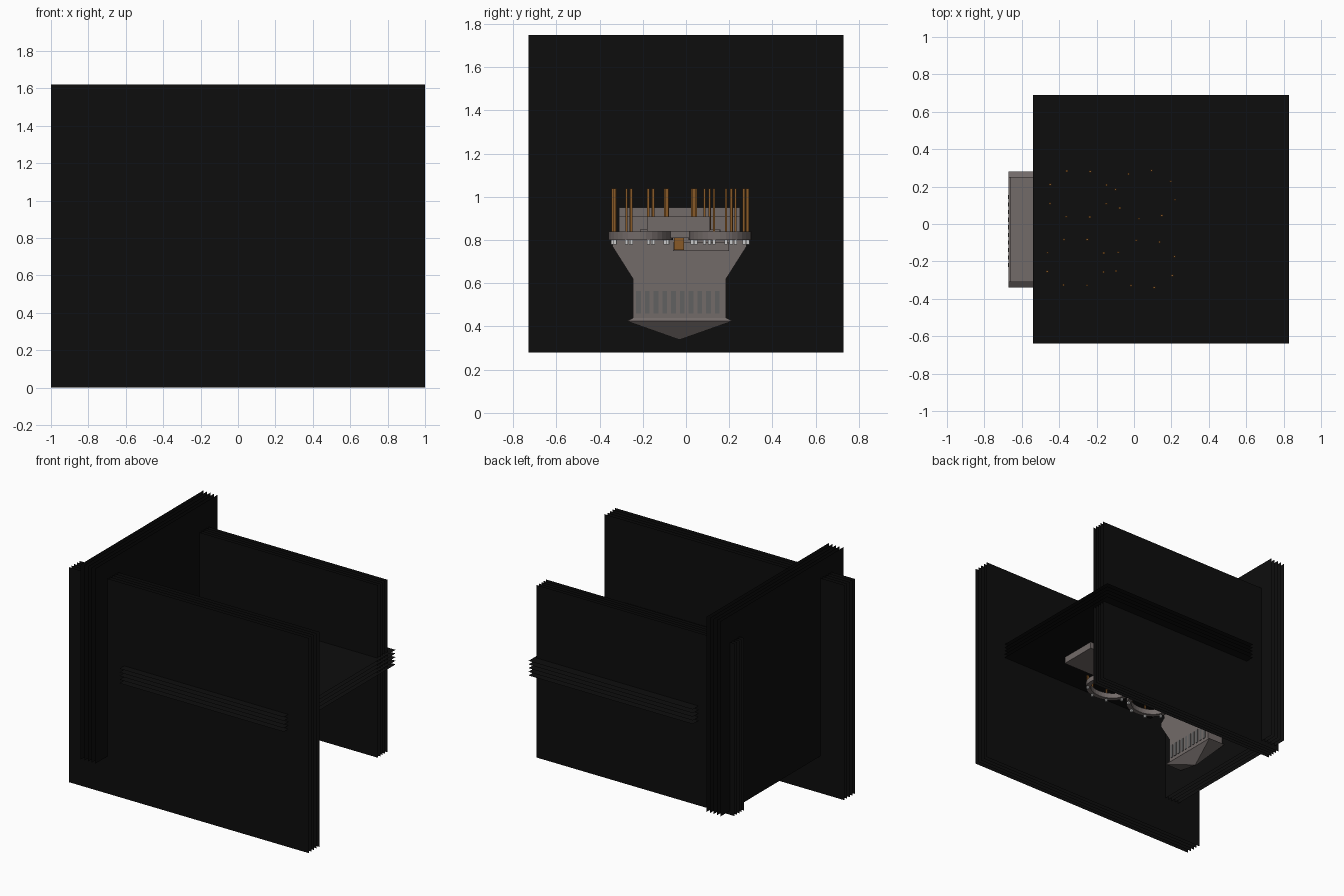
import bpy, bmesh, math

if "Cube" in bpy.data.objects:
    bpy.data.objects.remove(bpy.data.objects["Cube"])


def material(name, rgb):
    m = bpy.data.materials.new(name)
    m.diffuse_color = (*rgb, 1)
    m.use_nodes = True
    m.node_tree.nodes["Principled BSDF"].inputs["Base Color"].default_value = m.diffuse_color
    return m


BLACK = material("black", (0.004, 0.004, 0.004))
GREY = material("warm_grey", (0.17, 0.145, 0.14))
DARK = material("slot_grey", (0.12, 0.12, 0.12))
COPPER = material("copper", (0.25, 0.1, 0.02))
WHITE = material("pale_grey", (0.6, 0.6, 0.6))


def finish(name, bm, mat):
    bmesh.ops.recalc_face_normals(bm, faces=bm.faces)
    me = bpy.data.meshes.new(name)
    bm.to_mesh(me)
    bm.free()
    me.materials.append(mat)
    ob = bpy.data.objects.new(name, me)
    bpy.context.collection.objects.link(ob)
    return ob


def box(name, lo, hi, mat=GREY):
    bm = bmesh.new()
    bmesh.ops.create_cube(bm, size=1)
    for v in bm.verts:
        v.co = [lo[i] + (v.co[i] + 0.5) * (hi[i] - lo[i]) for i in range(3)]
    return finish(name, bm, mat)


def loft(name, rings, mat=GREY):
    """Skin a list of equal-length point rings and cap both ends."""
    bm = bmesh.new()
    loops = [[bm.verts.new(p) for p in r] for r in rings]
    n = len(loops[0])
    for a, b in zip(loops, loops[1:]):
        for i in range(n):
            j = (i + 1) % n
            bm.faces.new((a[i], a[j], b[j], b[i]))
    bm.faces.new(loops[0])
    bm.faces.new(loops[-1])
    return finish(name, bm, mat)


def panel_stack(name, axis, start, stop, u, v, layers=5):
    """Evenly spaced zero-thickness sheets perpendicular to an axis."""
    bm = bmesh.new()
    for k in range(layers):
        d = start + (stop - start) * k / (layers - 1)
        pts = []
        for a, b in ((u[0], v[0]), (u[1], v[0]), (u[1], v[1]), (u[0], v[1])):
            p = [a, b]
            p.insert(axis, d)
            pts.append(bm.verts.new(p))
        bm.faces.new(pts)
    return finish(name, bm, BLACK)


# Black backdrop sheets
panel_stack("front_panels", 1, -0.584, -0.46, (-1, 1), (0, 1.62))
panel_stack("back_panels", 1, 0.51, 0.62, (-0.84, 0.81), (0.25, 1.55))
panel_stack("left_panels", 0, -0.80, -0.68, (-0.73, 0.73), (0.28, 1.75))
panel_stack("level_panels", 2, 0.89, 1.0, (-0.54, 0.83), (-0.64, 0.69))

# Head at the left end: stem that flares to full hull width
YC = -0.03
X0, X1 = -0.67, -0.54


def rect(x0, x1, half, z):
    return [(x0, YC - half, z), (x1, YC - half, z),
            (x1, YC + half, z), (x0, YC + half, z)]


loft("head", [rect(X0, X1, h, z) for h, z in
              ((0.215, 0.43), (0.215, 0.62), (0.31, 0.77), (0.31, 0.80), (0.27, 0.83))])
loft("head_keel", [rect(-0.61, -0.60, 0.005, 0.34),
                   rect(-0.67, -0.53, 0.245, 0.425),
                   rect(-0.66, -0.54, 0.215, 0.44)])
for i in range(10):
    y = YC - 0.19 + i * 0.0405
    box("grille_slot", (X0 - 0.004, y - 0.011, 0.46), (X1 + 0.004, y + 0.011, 0.565), DARK)

# Hull: central spine, side blocks, upper deck
box("spine", (-0.60, -0.18, 0.84), (0.50, 0.11, 0.91))
box("upper_deck", (-0.66, -0.31, 0.91), (-0.50, 0.25, 0.95))
box("head_cap", (-0.67, -0.31, 0.83), (-0.54, 0.25, 0.91))
box("lower_housing", (-0.54, -0.06, 0.75), (-0.46, 0.20, 0.79))
box("copper_block", (-0.46, -0.055, 0.755), (-0.42, -0.01, 0.845), COPPER)

# Four oval ducts, each ringed by eight upright rods
DUCTS = [(-0.298, 0.16, 22), (0.06, 0.157, 33), (-0.313, -0.205, 22), (0.06, -0.213, 17)]
for cx, cy, phase in DUCTS:
    bm = bmesh.new()
    n = 32
    section = ((0.175, 0.145, 0.80), (0.175, 0.145, 0.84), (0.14, 0.11, 0.84), (0.14, 0.11, 0.80))
    loops = [[bm.verts.new((cx + rx * math.cos(math.tau * i / n),
                            cy + ry * math.sin(math.tau * i / n), z)) for i in range(n)]
             for rx, ry, z in section]
    for k in range(4):
        a, b = loops[k], loops[(k + 1) % 4]
        for i in range(n):
            j = (i + 1) % n
            bm.faces.new((a[i], a[j], b[j], b[i]))
    finish("duct_ring", bm, GREY)
    box("duct_arm", (cx - 0.04, min(cy, YC), 0.81), (cx + 0.04, max(cy, YC), 0.85))
    for i in range(8):
        t = math.radians(phase + 45 * i)
        x, y = cx + 0.163 * math.cos(t), cy + 0.132 * math.sin(t)
        box("rod", (x - 0.006, y - 0.005, 0.80), (x + 0.006, y + 0.005, 1.04), COPPER)
        box("rod_foot", (x - 0.007, y - 0.007, 0.78), (x + 0.007, y + 0.007, 0.815), WHITE)
